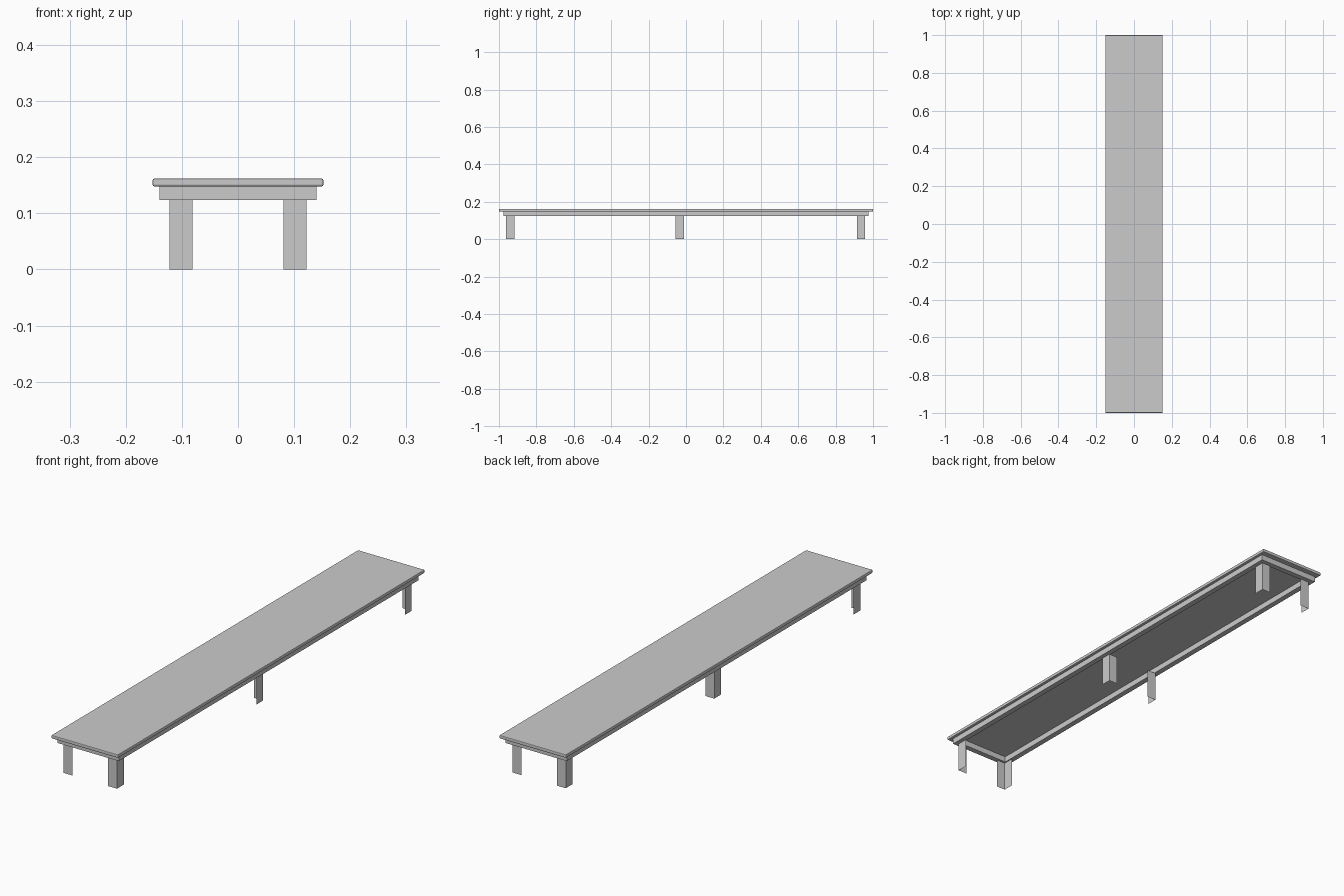
import bpy, bmesh

if "Cube" in bpy.data.objects:
    bpy.data.objects.remove(bpy.data.objects["Cube"])


def finish(name, bm):
    mesh = bpy.data.meshes.new(name)
    bm.to_mesh(mesh)
    bm.free()
    obj = bpy.data.objects.new(name, mesh)
    bpy.context.collection.objects.link(obj)
    return obj


def box(name, x0, x1, y0, y1, z0, z1):
    bm = bmesh.new()
    bmesh.ops.create_cube(bm, size=1)
    for v in bm.verts:
        v.co.x = x1 if v.co.x > 0 else x0
        v.co.y = y1 if v.co.y > 0 else y0
        v.co.z = z1 if v.co.z > 0 else z0
    return finish(name, bm)


def angle_leg(name, side, y_corner, y_free, height=0.124):
    # open leg: one end sheet and one outer sheet meeting at the corner
    path = [(side * 0.081, y_corner), (side * 0.122, y_corner), (side * 0.122, y_free)]
    bm = bmesh.new()
    low = [bm.verts.new((x, y, 0)) for x, y in path]
    high = [bm.verts.new((x, y, height)) for x, y in path]
    flip = side * (y_corner - y_free) > 0
    for i in range(2):
        loop = [low[i], low[i + 1], high[i + 1], high[i]]
        bm.faces.new(loop[::-1] if flip else loop)
    return finish(name, bm)


# bench top with slightly eased edges
top = box("bench_top", -0.152, 0.152, -1, 1, 0.148, 0.162)
bevel = top.modifiers.new("eased_edges", 'BEVEL')
bevel.width = 0.003
bevel.segments = 2

# apron frame: full-length side rails with end rails between them
for label, s in (("left", -1), ("right", 1)):
    xs = sorted((s * 0.117, s * 0.14))
    box(label + "_rail", *xs, -0.977, 0.977, 0.124, 0.148)
for label, s in (("front", -1), ("back", 1)):
    ys = sorted((s * 0.954, s * 0.977))
    box(label + "_rail", -0.117, 0.117, *ys, 0.124, 0.148)

# three pairs of sheet legs, corners facing outwards
for label, corner, free in (("front", -0.963, -0.918), ("middle", -0.010, -0.055), ("back", 0.958, 0.913)):
    for side_name, s in (("left", -1), ("right", 1)):
        angle_leg(f"{label}_{side_name}_leg", s, corner, free)
